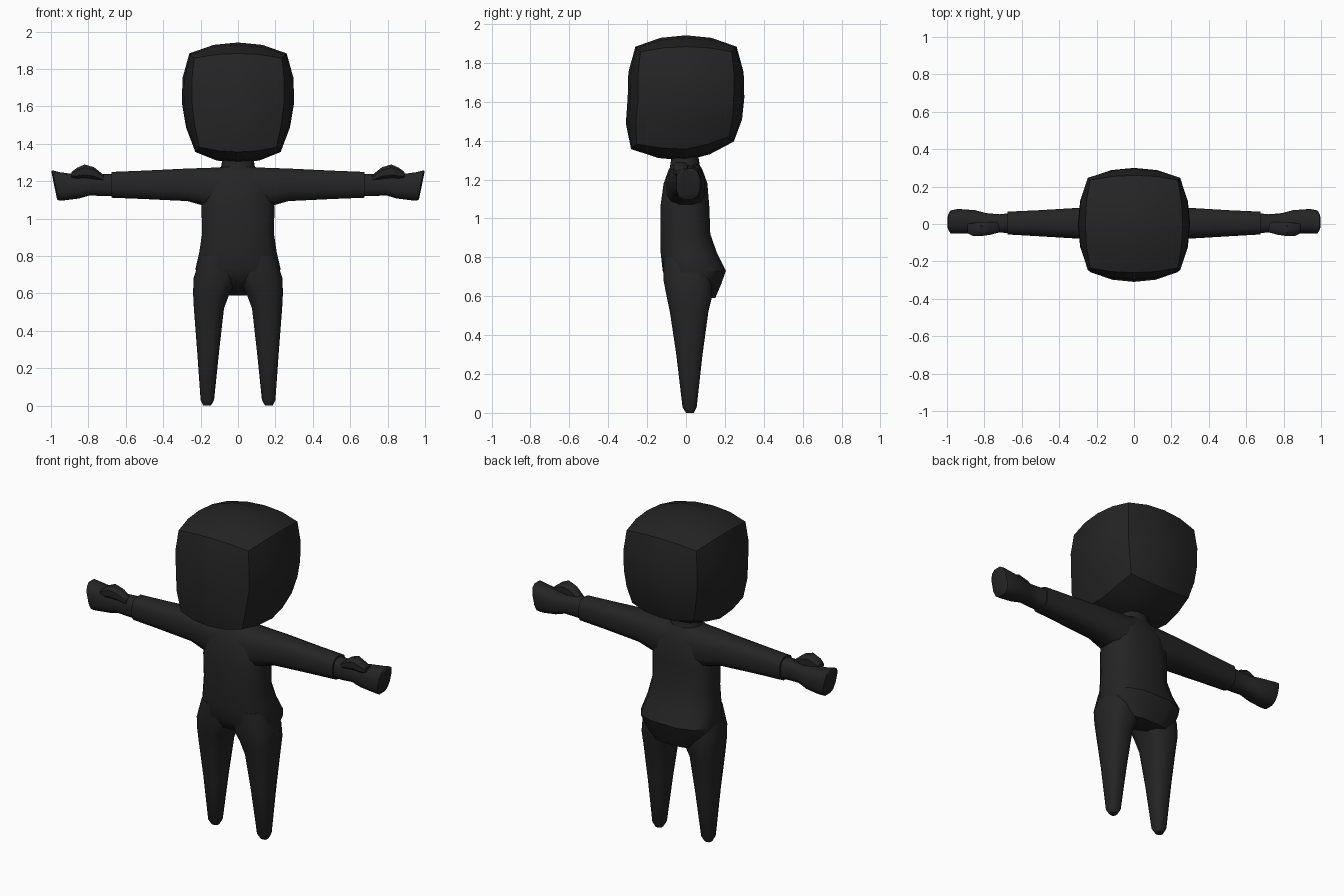
import bpy, bmesh, math
from mathutils import Vector

cube = bpy.data.objects.get("Cube")
if cube:
    bpy.data.objects.remove(cube, do_unlink=True)

SHADE = 0.018
charcoal = bpy.data.materials.new("charcoal")
charcoal.use_nodes = True
charcoal.diffuse_color = (SHADE, SHADE, SHADE, 1)
bsdf = next(n for n in charcoal.node_tree.nodes if n.type == 'BSDF_PRINCIPLED')
bsdf.inputs["Base Color"].default_value = charcoal.diffuse_color
bsdf.inputs["Roughness"].default_value = 0.8


def finish(name, bm, angle=40):
    bmesh.ops.recalc_face_normals(bm, faces=bm.faces)
    mesh = bpy.data.meshes.new(name)
    bm.to_mesh(mesh)
    bm.free()
    mesh.materials.append(charcoal)
    obj = bpy.data.objects.new(name, mesh)
    bpy.context.collection.objects.link(obj)
    bpy.ops.object.select_all(action='DESELECT')
    obj.select_set(True)
    bpy.context.view_layer.objects.active = obj
    bpy.ops.object.shade_smooth_by_angle(angle=math.radians(angle))
    return obj


def squircle(sides, power):
    """Unit outline between a circle (power 2) and a square."""
    for i in range(sides):
        t = math.tau * (i + 0.5) / sides
        c, s = math.cos(t), math.sin(t)
        yield [math.copysign(abs(v) ** (2 / power), v) / math.cos(math.pi / sides) ** (2 / power)
               for v in (c, s)]


def loft(name, sections, axis='z', side=1, sides=12, power=2.8):
    """Skin sections of (position, low a, high a, low b, high b, shear).
    Axis z uses a=x, b=y; axis x uses a=y, b=z."""
    bm = bmesh.new()
    rings = []
    for pos, a0, a1, b0, b1, *shear in sections:
        ring = []
        for u, v in squircle(sides, power):
            a = (a0 + a1) / 2 + u * (a1 - a0) / 2
            b = (b0 + b1) / 2 + v * (b1 - b0) / 2
            p = pos + (shear[0] * v if shear else 0)
            co = (a, b, p) if axis == 'z' else (p, a, b)
            ring.append(bm.verts.new((co[0] * side, co[1], co[2])))
        rings.append(ring)
    for low, high in zip(rings, rings[1:]):
        for i in range(sides):
            j = (i + 1) % sides
            bm.faces.new((low[i], low[j], high[j], high[i]))
    bm.faces.new(rings[0])
    bm.faces.new(rings[-1])
    return finish(name, bm)


# Head: gridded cube, partly rounded, with a flat face and a receding nape
bm = bmesh.new()
bmesh.ops.create_cube(bm, size=2)
bmesh.ops.subdivide_edges(bm, edges=bm.edges[:], cuts=3, use_grid_fill=True)
for v in bm.verts:
    x, y, z = v.co
    ball = Vector([p * math.sqrt(1 - q * q / 2 - r * r / 2 + q * q * r * r / 3)
                   for p, q, r in ((x, y, z), (y, z, x), (z, x, y))])
    p = v.co.lerp(ball, 0.62)
    low, high = max(0, -z), max(0, z)
    p.x *= 1 + 0.06 * high - 0.07 * low
    p.y *= 1 + 0.06 * high
    if y < 0:
        p.y *= 1 + 0.15 * low
    else:
        p.z += 0.12 * low * y
    v.co = (p.x * 0.3, p.y * 0.3, 1.62 + p.z * 0.322)
finish("head", bm)

# Neck
loft("neck", [(1.22, -.1, .1, -.09, .08), (1.28, -.09, .09, -.08, .07),
              (1.34, -.08, .08, -.07, .06)], power=2)

# Torso with the seat bulging at the back
loft("torso", [
    (.59, -.13, .13, .05, .15),
    (.66, -.2, .2, -.09, .18),
    (.73, -.228, .228, -.12, .205),
    (.82, -.207, .207, -.13, .16),
    (.92, -.192, .192, -.132, .125),
    (1.06, -.195, .195, -.132, .12),
    (1.18, -.18, .18, -.115, .11),
    (1.25, -.14, .14, -.09, .085),
    (1.275, -.09, .09, -.075, .07)])

for side, label in ((1, "left"), (-1, "right")):
    # Leg tapering to a rounded tip
    loft(label + "_leg", [
        (0, .145, .185, 0, .04),
        (.03, .128, .2, -.018, .055),
        (.3, .1, .219, -.05, .085),
        (.52, .075, .236, -.083, .115),
        (.6, .045, .24, -.1, .135),
        (.68, 0, .238, -.115, .135),
        (.8, 0, .2, -.115, .12)], side=side)

    # Sleeved arm
    loft(label + "_arm", [
        (0, -.105, .1, 1.04, 1.28),
        (.15, -.1, .098, 1.06, 1.272),
        (.27, -.08, .088, 1.094, 1.268),
        (.5, -.066, .074, 1.105, 1.257),
        (.675, -.056, .066, 1.112, 1.25)], axis='x', side=side)

    # Fist with a slanted end
    loft(label + "_hand", [
        (.66, -.048, .058, 1.12, 1.24),
        (.72, -.046, .052, 1.12, 1.238),
        (.79, -.045, .058, 1.125, 1.23),
        (.85, -.05, .074, 1.108, 1.235),
        (.94, -.052, .08, 1.098, 1.248, .01),
        (.975, -.05, .072, 1.096, 1.258, .017),
        (.983, -.035, .055, 1.105, 1.252, .015)], axis='x', side=side)

    # Thumb resting on the fist
    loft(label + "_thumb", [
        (.72, -.045, .01, 1.2, 1.235),
        (.77, -.058, .01, 1.212, 1.275),
        (.82, -.065, .01, 1.218, 1.29),
        (.86, -.064, .005, 1.215, 1.272),
        (.89, -.05, 0, 1.22, 1.25)], axis='x', side=side, sides=8)
